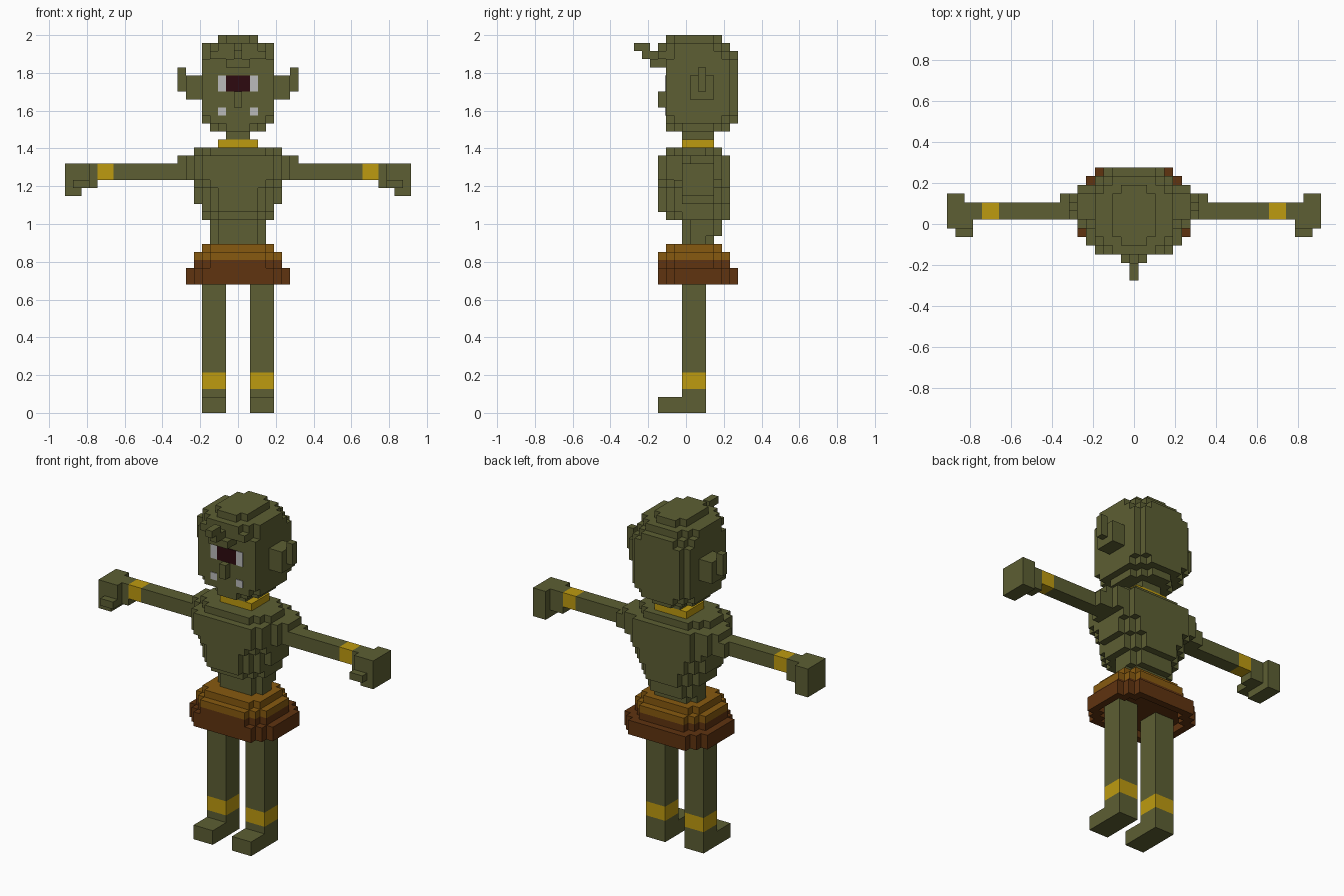
import bpy
import bmesh

cube = bpy.data.objects.get("Cube")
if cube:
    bpy.data.objects.remove(cube)

U = 2 / 47  # size of one block


def material(name, r, g, b):
    m = bpy.data.materials.new(name)
    m.use_nodes = True
    m.diffuse_color = (r, g, b, 1)
    bsdf = m.node_tree.nodes["Principled BSDF"]
    bsdf.inputs["Base Color"].default_value = (r, g, b, 1)
    bsdf.inputs["Roughness"].default_value = 0.9
    return m


SKIN = material("olive skin", .109, .114, .033)
GOLD = material("gold", .515, .328, .005)
BELT = material("ochre belt", .242, .102, .005)
HIDE = material("brown hide", .115, .033, .005)
IRIS = material("dark red iris", .026, .003, .005)
IVORY = material("pale ivory", .5, .5, .5)


def finish(name, bm, mat):
    bmesh.ops.recalc_face_normals(bm, faces=bm.faces)
    mesh = bpy.data.meshes.new(name)
    bm.to_mesh(mesh)
    bm.free()
    mesh.materials.append(mat)
    obj = bpy.data.objects.new(name, mesh)
    bpy.context.collection.objects.link(obj)
    return obj


def blocks(name, mat, *boxes, side=1):
    """Boxes given as first and last block on x and y, then bottom and top z."""
    bm = bmesh.new()
    for x0, x1, y0, y1, z0, z1 in boxes:
        lo = (x0 - .5, y0 - .5, z0)
        hi = (x1 + .5, y1 + .5, z1)
        for v in bmesh.ops.create_cube(bm, size=1)["verts"]:
            p = [hi[i] if v.co[i] > 0 else lo[i] for i in range(3)]
            v.co = (p[0] * U * side, p[1] * U, p[2] * U)
    return finish(name, bm, mat)


def stepped_outline(hx, y0, y1, front, back):
    """Rectangle with staircase corners, going around from the front."""
    right = []
    for i in range(front + 1):
        x = hx - front + i + .5
        right += [(x, y0 + i - .5), (x, y0 + i + .5)]
    for i in range(back + 1):
        x = hx - i + .5
        right += [(x, y1 - back + i - .5), (x, y1 - back + i + .5)]
    pts = right + [(-x, y) for x, y in reversed(right)]
    clean = []
    for p in pts:
        if not clean or p != clean[-1]:
            clean.append(p)
    return clean


def layers(name, mat, *rows):
    """Stacked slabs: half width, front, back, front and back steps, bottom, top."""
    bm = bmesh.new()
    for hx, y0, y1, front, back, z0, z1 in rows:
        pts = stepped_outline(hx, y0, y1, front, back)
        face = bm.faces.new([bm.verts.new((x * U, y * U, z0 * U)) for x, y in pts])
        up = bmesh.ops.extrude_face_region(bm, geom=[face], use_keep_orig=True)["geom"]
        for v in up:
            if isinstance(v, bmesh.types.BMVert):
                v.co.z = z1 * U
    return finish(name, bm, mat)


def ring(name, mat, hx, y0, y1, step, z0, z1):
    """Open stepped band one block thick."""
    outer = stepped_outline(hx, y0, y1, step, step)
    inner = stepped_outline(hx - 1, y0 + 1, y1 - 1, step, step)
    bm = bmesh.new()
    loops = [[bm.verts.new((x * U, y * U, z * U)) for x, y in pts]
             for pts, z in ((outer, z0), (outer, z1), (inner, z1), (inner, z0))]
    n = len(outer)
    for a, b in zip(loops, loops[1:] + loops[:1]):
        for i in range(n):
            j = (i + 1) % n
            bm.faces.new((a[i], a[j], b[j], b[i]))
    return finish(name, bm, mat)


# Skirt and belt
ring("skirt_hem", HIDE, 6, -3, 6, 2, 16, 17)
layers("skirt", HIDE, (6, -3, 6, 2, 2, 17, 18), (5, -3, 5, 2, 2, 18, 19))
layers("belt", BELT, (5, -3, 5, 2, 2, 19, 20), (4, -2, 4, 1, 1, 20, 21))

# Torso, widening from the waist to the chest
layers("torso", SKIN,
       (3, 0, 3, 1, 1, 21, 22),
       (3, 0, 4, 1, 1, 22, 24),
       (4, -2, 5, 2, 2, 24, 25),
       (4, -3, 5, 2, 2, 25, 26),
       (5, -3, 5, 3, 2, 26, 28),
       (5, -3, 5, 2, 1, 28, 29),
       (5, -3, 5, 1, 1, 29, 32),
       (5, -2, 4, 2, 2, 32, 33))

# Neck and collar
layers("collar", GOLD, (2, 0, 3, 0, 0, 33, 34))
layers("neck", SKIN, (1, 0, 3, 0, 0, 34, 35))

# Head
layers("head", SKIN,
       (3, -2, 5, 2, 2, 35, 36),
       (4, -2, 6, 1, 2, 36, 37),
       (4, -2, 6, 0, 1, 37, 44),
       (4, -2, 6, 1, 2, 44, 45),
       (4, -2, 5, 1, 2, 45, 46),
       (2, -2, 4, 1, 1, 46, 47))
blocks("nose", SKIN, (0, 0, -3, -3, 38, 40))
blocks("brow_hair", SKIN,
       (-3, 3, -3, -3, 44, 45), (-2, 2, -3, -3, 45, 46), (-1, 1, -3, -3, 43, 44))
blocks("forelock", SKIN,
       (-1, 1, -4, -4, 43, 44), (0, 0, -5, -4, 44, 45), (0, 0, -6, -5, 45, 46))


def face_plate(name, mat, x0, x1, z0, z1):
    obj = blocks(name, mat, (x0, x1, -2.57, -2.52 - .9, z0, z1))
    for v in obj.data.vertices:
        v.co.y = -2.5 * U + (.002 if v.co.y > -3.5 * U else -.004)
    # Keep a thin plate lying on the face
    front = sorted(obj.data.vertices, key=lambda v: v.index)
    for v in front:
        v.co.y = -2.5 * U - (.004 if v.index in (0, 1, 4, 5) else -.002)
    return obj


face_plate("iris", IRIS, -1, 1, 40, 42)

for side, tag in ((1, "left"), (-1, "right")):
    # Eye white and tusk
    face_plate("eye_white_" + tag, IVORY, 2 * side, 2 * side, 40, 42)
    face_plate("tusk_" + tag, IVORY, 2 * side, 2 * side, 37, 38)

    # Ear with raised tip
    blocks("ear_" + tag, SKIN,
           (5, 5, 1, 3, 39, 42), (6, 6, 1, 3, 39, 42), (7, 7, 2, 2, 40, 43), side=side)

    # Shoulder, arm, bracelet and wrist
    blocks("shoulder_" + tag, SKIN,
           (6, 6, 0, 4, 29, 32), (7, 7, 1, 3, 29, 32), (8, 8, 1, 3, 29, 31), side=side)
    blocks("arm_" + tag, SKIN, (9, 15, 1, 2, 29, 31), side=side)
    blocks("bracelet_" + tag, GOLD, (16, 17, 1, 2, 29, 31), side=side)

    # Hand with curled fingers and thumb
    blocks("hand_" + tag, SKIN,
           (18, 18, 1, 2, 28, 31), (19, 19, 0, 2, 28, 31),
           (20, 21, 0, 3, 27, 31), (19, 20, -1, -1, 28, 29), side=side)

    # Leg, anklet and foot
    blocks("leg_" + tag, SKIN, (2, 4, 0, 2, 5, 17), side=side)
    blocks("anklet_" + tag, GOLD, (2, 4, 0, 2, 3, 5), side=side)
    blocks("foot_" + tag, SKIN, (2, 4, 0, 2, 0, 3), (2, 4, -3, -1, 0, 2), side=side)
